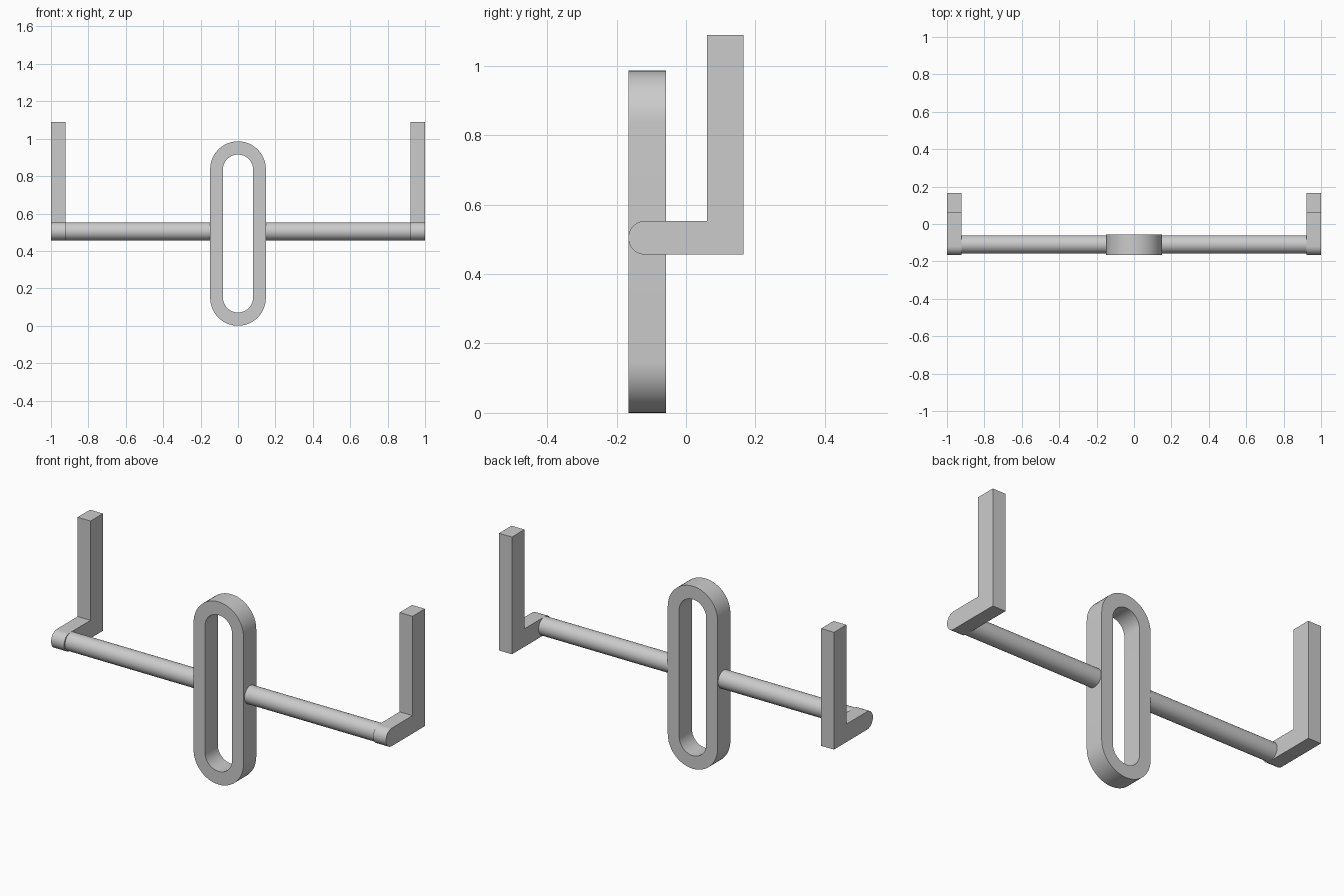
import bpy, bmesh
from math import pi, sin, cos

cube = bpy.data.objects.get("Cube")
if cube:
    bpy.data.objects.remove(cube, do_unlink=True)

grey = bpy.data.materials.new("plain grey")
grey.use_nodes = True
colour = (0.6, 0.6, 0.6, 1)
grey.diffuse_color = colour
grey.node_tree.nodes["Principled BSDF"].inputs["Base Color"].default_value = colour


def finish(bm, name):
    bmesh.ops.recalc_face_normals(bm, faces=bm.faces)
    mesh = bpy.data.meshes.new(name)
    bm.to_mesh(mesh)
    bm.free()
    mesh.materials.append(grey)
    obj = bpy.data.objects.new(name, mesh)
    bpy.context.collection.objects.link(obj)
    bpy.ops.object.select_all(action='DESELECT')
    obj.select_set(True)
    bpy.context.view_layer.objects.active = obj
    bpy.ops.object.shade_smooth_by_angle(angle=pi / 6)
    return obj


def arc(cx, cy, r, start, steps=24):
    """Points of a half circle, counter-clockwise from the start angle."""
    return [(cx + r * cos(start + pi * i / steps), cy + r * sin(start + pi * i / steps))
            for i in range(steps + 1)]


def stadium(half_height, r, mid):
    straight = half_height - r
    return arc(0, mid + straight, r, 0) + arc(0, mid - straight, r, pi)


# Upright loop: long rounded ring, open in the middle
FRONT, BACK, MID = -0.166, -0.057, 0.493
outer = stadium(MID, 0.149, MID)
inner = stadium(0.422, 0.081, MID)
bm = bmesh.new()
rings = [[bm.verts.new((x, y, z)) for x, z in outline]
         for outline, y in ((outer, FRONT), (outer, BACK), (inner, BACK), (inner, FRONT))]
count = len(outer)
for a, b in zip(rings, rings[1:] + rings[:1]):
    for i in range(count):
        j = (i + 1) % count
        bm.faces.new((a[i], a[j], b[j], b[i]))
finish(bm, "centre_loop")

# L-shaped end brackets with a rounded nose, and the round bars joining them
LOW, HIGH, R = 0.456, 0.553, 0.0485
AXIS = (LOW + HIGH) / 2
profile = arc(FRONT + R, AXIS, R, pi / 2) + [
    (0.166, LOW), (0.166, 1.089), (0.06, 1.089), (0.06, HIGH)]
for side, label in ((1, "left"), (-1, "right")):
    bm = bmesh.new()
    face = bm.faces.new([bm.verts.new((side, y, z)) for y, z in profile])
    moved = bmesh.ops.extrude_face_region(bm, geom=[face])["geom"]
    bmesh.ops.translate(bm, vec=(-side * 0.077, 0, 0),
                        verts=[v for v in moved if isinstance(v, bmesh.types.BMVert)])
    finish(bm, label + "_bracket")

    start, end = 0.14, 0.93
    bm = bmesh.new()
    bmesh.ops.create_cone(bm, cap_ends=True, segments=48, radius1=R, radius2=R,
                          depth=end - start)
    for v in bm.verts:
        x, y, z = v.co
        v.co = (side * (z + (start + end) / 2), y - 0.109, x + AXIS)
    finish(bm, label + "_bar")
